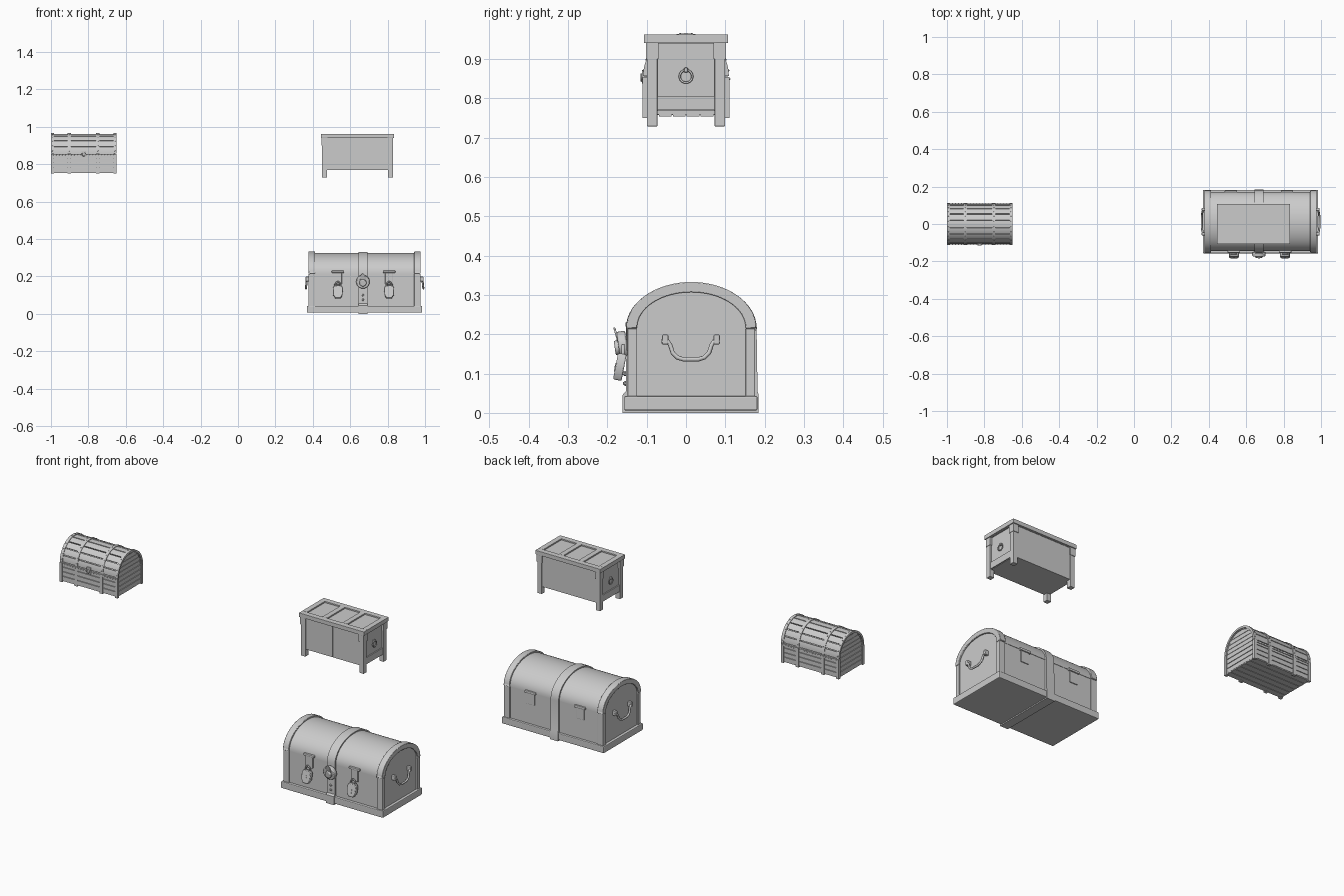
import bpy, bmesh
from math import sin, cos, pi, radians, sqrt
from mathutils import Matrix, Vector

if "Cube" in bpy.data.objects:
    bpy.data.objects.remove(bpy.data.objects["Cube"])


def finish(name, bm, smooth=False, bevel=0.0):
    bmesh.ops.recalc_face_normals(bm, faces=bm.faces[:])
    me = bpy.data.meshes.new(name)
    bm.to_mesh(me)
    bm.free()
    ob = bpy.data.objects.new(name, me)
    bpy.context.collection.objects.link(ob)
    if bevel:
        m = ob.modifiers.new("bevel", 'BEVEL')
        m.width, m.segments = bevel, 2
    if smooth:
        bpy.ops.object.select_all(action='DESELECT')
        ob.select_set(True)
        bpy.context.view_layer.objects.active = ob
        bpy.ops.object.shade_smooth_by_angle(angle=radians(30))
    return ob


def box(name, x0, x1, y0, y1, z0, z1, bevel=0.0):
    bm = bmesh.new()
    m = Matrix.Translation(((x0 + x1) / 2, (y0 + y1) / 2, (z0 + z1) / 2)) @ \
        Matrix.Diagonal((x1 - x0, y1 - y0, z1 - z0, 1))
    bmesh.ops.create_cube(bm, size=1, matrix=m)
    return finish(name, bm, bevel=bevel)


def prism(name, pts, a0, a1, axis='x', bevel=0.0):
    """Extrude a closed outline: (y, z) along x, or (x, z) along y."""
    bm = bmesh.new()
    put = (lambda p, a: (a, p[0], p[1])) if axis == 'x' else (lambda p, a: (p[0], a, p[1]))
    A = [bm.verts.new(put(p, a0)) for p in pts]
    B = [bm.verts.new(put(p, a1)) for p in pts]
    bm.faces.new(A)
    bm.faces.new(B)
    for i in range(len(pts)):
        j = (i + 1) % len(pts)
        bm.faces.new((A[i], A[j], B[j], B[i]))
    return finish(name, bm, True, bevel)


def band(name, outer, inner, x0, x1, bevel=0.0):
    """Open strip between two outlines of equal length, extruded along x."""
    bm = bmesh.new()
    rows = [[bm.verts.new((x, *p)) for p in o]
            for o, x in ((outer, x0), (outer, x1), (inner, x1), (inner, x0))]
    for i in range(len(outer) - 1):
        for k in range(4):
            a, b = rows[k], rows[(k + 1) % 4]
            bm.faces.new((a[i], a[i + 1], b[i + 1], b[i]))
    for i in (0, -1):
        bm.faces.new([r[i] for r in rows])
    return finish(name, bm, True, bevel)


def arc(cy, cz, a, b, n=32, t0=pi, t1=0.0):
    return [(cy + a * cos(t0 + (t1 - t0) * i / n), cz + b * sin(t0 + (t1 - t0) * i / n)) for i in range(n + 1)]


def arch(cy, hw, z0, zs, rise, n=32):
    return [(cy - hw, z0)] + arc(cy, zs, hw, rise, n) + [(cy + hw, z0)]


def tube(name, pts, r, cyclic=False):
    cu = bpy.data.curves.new(name, 'CURVE')
    cu.dimensions, cu.bevel_depth, cu.bevel_resolution = '3D', r, 2
    cu.use_fill_caps = True
    s = cu.splines.new('POLY')
    s.points.add(len(pts) - 1)
    for p, q in zip(s.points, pts):
        p.co = (*q, 1)
    s.use_cyclic_u = cyclic
    s.use_smooth = True
    ob = bpy.data.objects.new(name, cu)
    bpy.context.collection.objects.link(ob)
    return ob


def studs(name, pts, r):
    bm = bmesh.new()
    for p in pts:
        bmesh.ops.create_icosphere(bm, subdivisions=1, radius=r, matrix=Matrix.Translation(p))
    return finish(name, bm, True)


def tilt(ob, pivot, deg):
    p = Vector(pivot)
    ob.matrix_world = Matrix.Translation(p) @ Matrix.Rotation(radians(deg), 4, 'X') @ Matrix.Translation(-p)


# ---- Large domed chest ----
CY, X0, X1, SX = 0.0135, 0.377, 0.977, 0.668
box("large_base", 0.369, 0.985, -0.157, 0.182, 0.006, 0.043, 0.004)
box("large_body", X0 + 0.007, X1 - 0.007, CY - 0.156, CY + 0.156, 0.04, 0.217)
prism("large_lid", arch(CY, 0.158, 0.215, 0.2165, 0.109), X0 + 0.007, X1 - 0.007)
for side, (a, b) in {"left": (X0, X0 + 0.035), "right": (X1 - 0.035, X1)}.items():
    band(side + "_lid_rim", arch(CY, 0.165, 0.215, 0.217, 0.116), arch(CY, 0.138, 0.215, 0.217, 0.090), a, b, 0.002)
    for s in (-1, 1):
        y = sorted((CY + s * 0.162, CY + s * 0.138))
        box(side + "_corner_post", a, b, *y, 0.04, 0.2145, 0.002)

# strap wrapped round the chest
prism("centre_strap", [(-0.161, 0.0), (-0.161, 0.046), (-0.153, 0.055)] +
      arc(CY, 0.217, 0.166, 0.115) + [(0.182, 0.055), (0.185, 0.046), (0.185, 0.0)], SX - 0.024, SX + 0.024)

# bail handles on both ends
for side, s, xe in (("left", -1, X0 + 0.007), ("right", 1, X1 - 0.007)):
    prof = [(-0.062, .182), (-0.046, .182), (-0.040, .172), (-0.034, .153), (-0.022, .141), (-0.006, .136)]
    prof += [(0.025 - y - 0.0002, z) for y, z in reversed(prof)]
    tube(side + "_handle", [(xe + s * (0.016 + 0.05 * abs(0.182 - z) / 0.46), y, z) for y, z in prof], 0.0055)
    for y in (-0.053, 0.078):
        box(side + "_handle_mount", *sorted((xe - s * 0.002, xe + s * 0.022)), y - 0.008, y + 0.008, 0.174, 0.199, 0.003)

# hasps, padlocks and rear hinges
for x in (SX - 0.134, SX + 0.140):
    box("hasp_hinge", x - 0.033, x + 0.033, -0.154, -0.140, 0.219, 0.231, 0.003)
    box("hasp_plate", x - 0.021, x + 0.021, -0.151, -0.140, 0.158, 0.222, 0.002)
    tube("padlock_shackle", [(x + 0.014 * cos(t), -0.16, 0.148 + 0.024 * sin(t))
                             for t in [pi * i / 12 for i in range(13)]], 0.004)
    out = [(x - 0.02, .15), (x - 0.027, .135), (x - 0.025, .10), (x - 0.014, .082), (x + 0.014, .082),
           (x + 0.025, .10), (x + 0.027, .135), (x + 0.02, .15)]
    tilt(prism("padlock_body", out, -0.171, -0.149, 'y', 0.003), (x, -0.16, 0.16), -11)
    key = [(x + px, 0.118 + pz) for px, pz in arc(0, 0, 0.006, 0.006, 10, 1.25 * pi, -0.25 * pi)]
    key += [(x + 0.004, 0.102), (x - 0.004, 0.102)]
    tilt(prism("padlock_keyhole", key, -0.173, -0.168, 'y'), (x, -0.16, 0.16), -11)
for x in (SX - 0.15, SX + 0.15):
    box("rear_hinge_plate", x - 0.024, x + 0.024, 0.16, 0.174, 0.15, 0.215, 0.002)
    box("rear_hinge_barrel", x - 0.033, x + 0.033, 0.162, 0.180, 0.209, 0.223, 0.004)

# central round latch
tilt(prism("latch_disc", arc(SX, 0.172, 0.036, 0.036, 28, 2 * pi, 2 * pi / 29), -0.172, -0.150, 'y', 0.004),
     (SX, -0.16, 0.172), 8)
tilt(prism("latch_boss", arc(SX, 0.168, 0.019, 0.019, 20, 2 * pi, 2 * pi / 21), -0.182, -0.165, 'y', 0.004),
     (SX, -0.16, 0.172), 8)
tilt(prism("latch_tongue", [(SX - 0.016, 0.165), (SX + 0.016, 0.165), (SX + 0.013, 0.208), (SX, 0.221),
                            (SX - 0.013, 0.208)], -0.170, -0.165, 'y', 0.002), (SX, -0.165, 0.165), 16)
studs("strap_studs", [(SX, -0.155, 0.10), (SX, -0.154, 0.075)], 0.007)

# ---- Panelled chest on legs ----
bx0, bx1, by = 0.443, 0.835, 0.107
box("bench_lid_panel", bx0 + 0.01, bx1 - 0.01, -by + 0.01, by - 0.01, 0.940, 0.956)
for s in (-1, 1):
    box("bench_lid_rail", bx0, bx1, *sorted((s * by, s * (by - 0.03))), 0.941, 0.963, 0.001)
w = (bx1 - bx0 - 0.028) / 3
for i in range(4):
    box("bench_lid_stile", bx0 + i * w, bx0 + i * w + 0.028, -by + 0.03, by - 0.03, 0.941, 0.963)
px0, px1, py = 0.447, 0.831, 0.102
for xs in ((px0 + 0.003, px0 + 0.029), (px1 - 0.029, px1 - 0.003)):
    for s in (-1, 1):
        ys = sorted((s * (py - 0.003), s * (py - 0.029)))
        box("bench_leg", *xs, *ys, 0.729, 0.942, 0.001)
        box("bench_corner_block", xs[0] - 0.003, xs[1] + 0.002, ys[0] - 0.003, ys[1] + 0.003, 0.90, 0.942)
xm = (px0 + px1) / 2
box("bench_body", px0 + 0.012, px1 - 0.012, -py + 0.014, py - 0.012, 0.768, 0.942)
box("bench_back", px0 + 0.02, px1 - 0.02, py - 0.015, py - 0.007, 0.768, 0.942)
box("bench_front_left", px0 + 0.02, xm - 0.002, -py + 0.007, -py + 0.016, 0.768, 0.942)
box("bench_front_right", xm + 0.002, px1 - 0.02, -py + 0.007, -py + 0.016, 0.768, 0.942)
for s, xe in ((-1, px0 + 0.012), (1, px1 - 0.012)):
    box("bench_end_rail", *sorted((xe, xe + s * 0.006)), -0.075, 0.075, 0.770, 0.806)
    tube("bench_ring", [(xe + s * 0.006, 0.016 * cos(t), 0.856 + 0.016 * sin(t))
                        for t in [2 * pi * i / 24 for i in range(24)]], 0.0028, True)
    box("bench_ring_mount", *sorted((xe - s * 0.001, xe + s * 0.011)), -0.005, 0.005, 0.866, 0.878, 0.002)

# ---- Small planked chest ----
ax0, ax1, zs, R = -0.998, -0.652, 0.857, 0.106
axm = (ax0 + ax1) / 2
prism("small_core", arch(0, R - 0.007, 0.758, zs, R - 0.007, 24), ax0 + 0.006, ax1 - 0.006)
n = 9
for i in range(n):
    t0, t1 = pi * (1 - i / n) - 0.022, pi * (1 - (i + 1) / n) + 0.022
    band("lid_plank", arc(0, zs, R, R, 4, t0, t1), arc(0, zs, R - 0.012, R - 0.012, 4, t0, t1), ax0 + 0.002, ax1 - 0.002)
for i in range(4):
    z = 0.757 + i * 0.025
    box("body_plank", ax0 + 0.002, ax1 - 0.002, -0.107, 0.107, z + 0.0015, z + 0.0235)
    za, zb = 0.002 + i * 0.0225, 0.022 + i * 0.0225
    wa, wb = (sqrt((R - 0.009) ** 2 - h * h) for h in (za, zb))
    prism("lid_end_plank", [(-wa, zs + za), (wa, zs + za), (wb, zs + zb), (-wb, zs + zb)], ax0 + 0.004, ax1 - 0.004)
for i in range(6):
    y = -0.106 + i * 0.0354
    box("floor_plank", ax0 + 0.003, ax1 - 0.003, y + 0.0015, y + 0.034, 0.754, 0.764)
for x, hw in ((ax0 + 0.006, 0.008), (-0.902, 0.009), (-0.749, 0.009), (ax1 - 0.006, 0.008)):
    band("iron_band_lid", arc(0, zs, 0.109, 0.109), arc(0, zs, 0.098, 0.098), x - hw, x + hw)
    for s in (-1, 1):
        ys = sorted((s * 0.111, s * 0.096))
        box("iron_band_body", x - hw, x + hw, *ys, 0.750, 0.855)
    studs("band_studs", [(x, 0.1095 * cos(t), zs + 0.1085 * sin(t)) for t in
                         [pi * (k + .5) / 12 for k in range(12)]], 0.0025)
for s in (-1, 1):
    ys = sorted((s * 0.110, s * 0.100))
    box("seam_strip", ax0 + 0.003, ax1 - 0.003, *ys, 0.844, 0.854)
    studs("seam_studs", [(ax0 + 0.012 + k * 0.0161, s * 0.1105, 0.849) for k in range(21)], 0.0025)

# front catch with ring
box("small_catch", axm - 0.012, axm + 0.012, -0.1125, -0.10, 0.838, 0.872, 0.002)
tube("small_catch_ring", [(axm + 0.009 * cos(t), -0.1135, 0.853 + 0.009 * sin(t))
                          for t in [2 * pi * k / 20 for k in range(20)]], 0.002, True)
